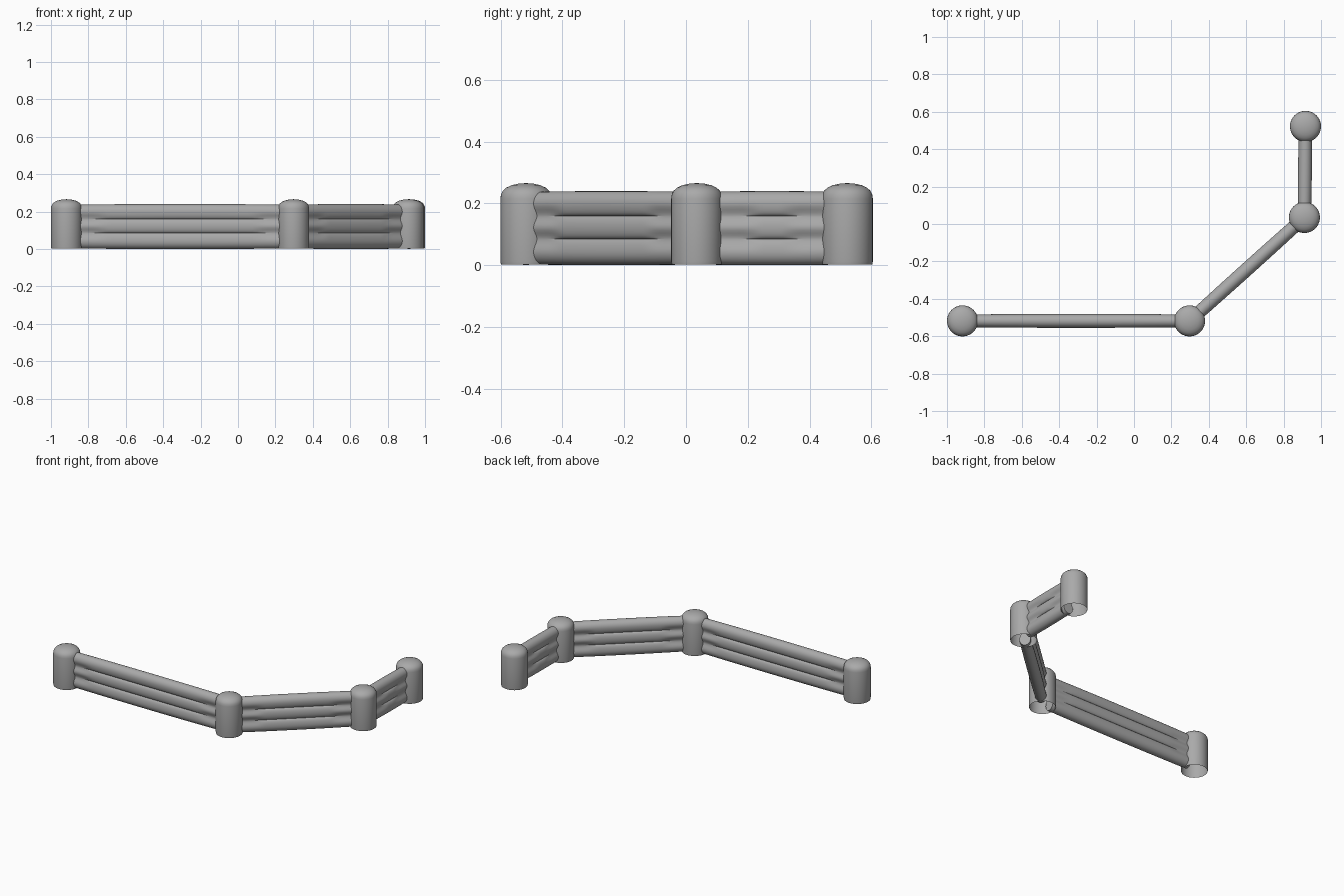
import bpy, bmesh, math
from mathutils import Vector

cube = bpy.data.objects.get("Cube")
if cube:
    bpy.data.objects.remove(cube, do_unlink=True)

grey = bpy.data.materials.new("soft grey")
grey.use_nodes = True
grey.diffuse_color = (0.4, 0.4, 0.4, 1)
grey.node_tree.nodes["Principled BSDF"].inputs["Base Color"].default_value = (0.4, 0.4, 0.4, 1)


def finish(name, bm, angle):
    bmesh.ops.recalc_face_normals(bm, faces=bm.faces)
    mesh = bpy.data.meshes.new(name)
    bm.to_mesh(mesh)
    bm.free()
    mesh.materials.append(grey)
    obj = bpy.data.objects.new(name, mesh)
    bpy.context.collection.objects.link(obj)
    bpy.ops.object.select_all(action='DESELECT')
    obj.select_set(True)
    bpy.context.view_layer.objects.active = obj
    bpy.ops.object.shade_smooth_by_angle(angle=math.radians(angle))
    return obj


# Domed posts, open underneath
POST = [(0.081, 0.002), (0.083, 0.012), (0.083, 0.215), (0.081, 0.229), (0.075, 0.241),
        (0.064, 0.251), (0.047, 0.259), (0.025, 0.264)]


def post(name, centre):
    bm = bmesh.new()
    n = 40
    rings = [[bm.verts.new((centre.x + r * math.cos(math.tau * i / n),
                            centre.y + r * math.sin(math.tau * i / n), z))
              for i in range(n)] for r, z in POST]
    for a, b in zip(rings, rings[1:]):
        for i in range(n):
            j = (i + 1) % n
            bm.faces.new((a[i], a[j], b[j], b[i]))
    tip = bm.verts.new((centre.x, centre.y, 0.266))
    for i in range(n):
        bm.faces.new((rings[-1][i], rings[-1][(i + 1) % n], tip))
    finish(name, bm, 40)


# Half of a wall section: three stacked lobes, pinched where the seams run
SEAMS = [0.0, 0.085, 0.16, 0.24]
STEPS = 12


def half_section(pinch, bulge):
    points = []
    thick = 0.033 + 0.004 * bulge
    waist = 0.024 - 0.004 * pinch
    for lobe in range(3):
        low, high = SEAMS[lobe], SEAMS[lobe + 1]
        for k in range(STEPS + (lobe == 2)):
            p = -math.cos(math.pi * k / STEPS)
            round_ = math.sqrt(max(0, 1 - p * p))
            soft = 0.5 + 0.5 * math.cos(math.pi * p)
            outer = (lobe == 0 and p < 0) or (lobe == 2 and p > 0)
            if outer:
                t = thick * round_
            else:
                t = waist + (thick - waist) * (pinch * round_ + (1 - pinch) * soft)
            z = (low + high) / 2 + p * (high - low) / 2
            z = 0.12 + (z - 0.12) * (0.965 + 0.035 * bulge)
            points.append((t, z))
    return points


def wall(name, start, end):
    bm = bmesh.new()
    along = (end - start).normalized()
    side = Vector((-along.y, along.x, 0))
    length = (end - start).length
    inset, count, rings = 0.055, 40, []
    for i in range(count + 1):
        d = inset + (length - 2 * inset) * i / count
        # Seams start a little way in from each post
        edge = min(d, length - d)
        pinch = min(1, max(0, (edge - 0.15) / 0.06))
        bulge = math.sin(math.pi * d / length) ** 0.5
        half = half_section(pinch, bulge)
        loop = half + [(-t, z) for t, z in reversed(half[1:-1])]
        rings.append([bm.verts.new(start + along * d + side * t + Vector((0, 0, z)))
                      for t, z in loop])
    n = len(rings[0])
    for a, b in zip(rings, rings[1:]):
        for i in range(n):
            j = (i + 1) % n
            bm.faces.new((a[i], a[j], b[j], b[i]))
    for ring in (rings[0], rings[-1]):
        bm.faces.new(ring)
    finish(name, bm, 50)


corners = [Vector((-0.917, -0.518, 0)), Vector((0.297, -0.518, 0)),
           Vector((0.911, 0.035, 0)), Vector((0.917, 0.522, 0))]
for label, corner in zip(("right_end", "front_corner", "left_corner", "back_end"), corners):
    post(label + "_post", corner)
for label, a, b in zip(("front", "diagonal", "left"), corners, corners[1:]):
    wall(label + "_wall", a, b)
